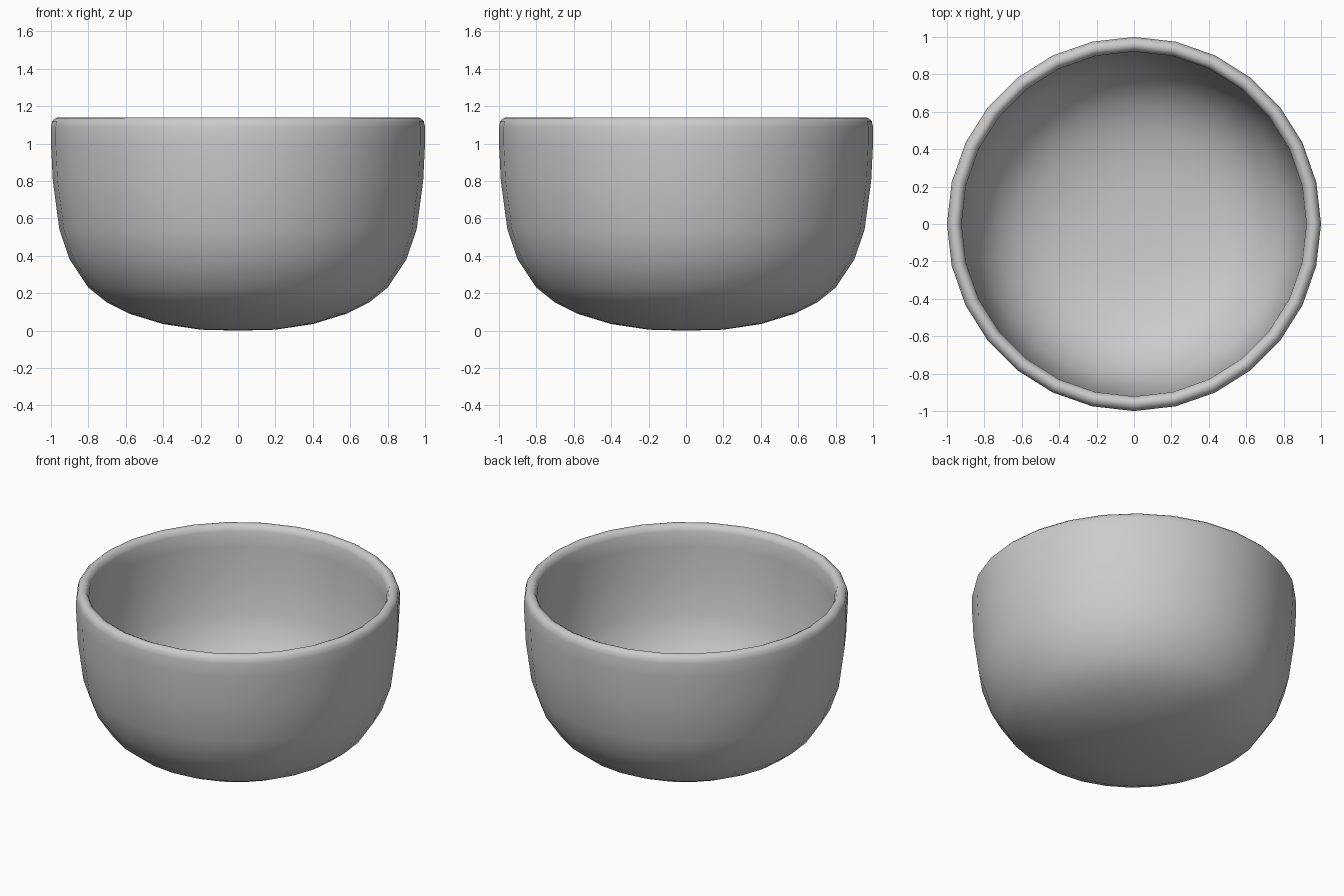
import bpy
import bmesh
from math import radians, tau
from mathutils import Matrix, Vector

cube = bpy.data.objects.get("Cube")
if cube:
    bpy.data.objects.remove(cube, do_unlink=True)

SIDES = 28


def make_material(name, colour):
    mat = bpy.data.materials.new(name)
    mat.use_nodes = True
    mat.diffuse_color = colour
    mat.node_tree.nodes["Principled BSDF"].inputs["Base Color"].default_value = colour
    return mat


def lathe(name, profile, material):
    """Spin a radius/height profile around the z axis."""
    bm = bmesh.new()
    verts = [bm.verts.new((r, 0, z)) for r, z in profile]
    edges = [bm.edges.new(pair) for pair in zip(verts, verts[1:])]
    bmesh.ops.spin(bm, geom=verts + edges, cent=Vector(), axis=Vector((0, 0, 1)),
                   angle=tau, steps=SIDES, use_merge=True)
    bmesh.ops.remove_doubles(bm, verts=bm.verts, dist=0.0005)
    bmesh.ops.recalc_face_normals(bm, faces=bm.faces)
    mesh = bpy.data.meshes.new(name)
    bm.to_mesh(mesh)
    bm.free()
    obj = bpy.data.objects.new(name, mesh)
    bpy.context.collection.objects.link(obj)
    mesh.materials.append(material)
    bpy.context.view_layer.objects.active = obj
    obj.select_set(True)
    bpy.ops.object.shade_smooth_by_angle(angle=radians(40))
    return obj


# Outer wall from the base up, rounded lip, then inner wall down to the floor
outer = [(0, 0), (0.2, 0.005), (0.4, 0.035), (0.58, 0.09), (0.7, 0.15),
         (0.8, 0.23), (0.9, 0.38), (0.955, 0.54), (0.99, 0.8), (1, 1), (1, 1.09)]
lip = [(0.993, 1.12), (0.975, 1.137), (0.955, 1.14), (0.935, 1.13), (0.922, 1.1)]
inner = [(0.92, 1), (0.91, 0.8), (0.88, 0.56), (0.83, 0.41), (0.74, 0.28),
         (0.64, 0.2), (0.53, 0.145), (0.37, 0.1), (0.2, 0.08), (0, 0.075)]

grey = make_material("plain grey", (0.6, 0.6, 0.6, 1))
lathe("bowl", outer + lip + inner, grey)
